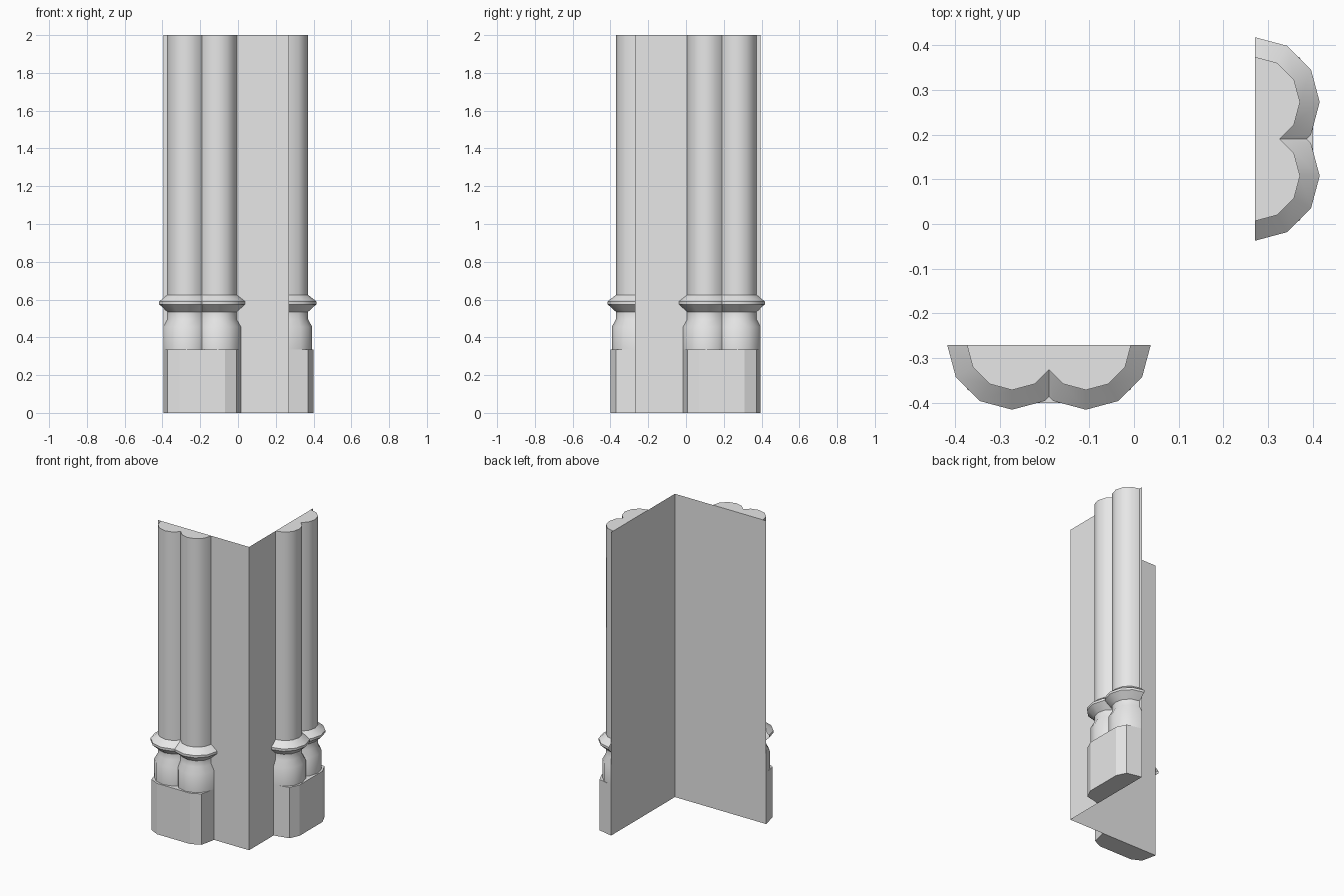
import bpy, bmesh, math

cube = bpy.data.objects.get("Cube")
if cube:
    bpy.data.objects.remove(cube, do_unlink=True)

HEIGHT = 2.0
WALL = 0.27        # distance of both wall faces from the centre
WALL_END = 0.395   # free edge of each wall
SPACING = 0.0825   # half the distance between paired shafts
SIDES = 12         # sides of a full shaft
PLINTH_TOP = 0.335

stone = bpy.data.materials.new("grey_stone")
stone.use_nodes = True
stone.diffuse_color = (0.8, 0.8, 0.8, 1)
stone.node_tree.nodes["Principled BSDF"].inputs["Base Color"].default_value = (0.8, 0.8, 0.8, 1)


def make_object(name, bm, location=(0, 0, 0), turn=0):
    mesh = bpy.data.meshes.new(name)
    bm.to_mesh(mesh)
    bm.free()
    mesh.materials.append(stone)
    obj = bpy.data.objects.new(name, mesh)
    obj.location = location
    obj.rotation_euler.z = turn
    bpy.context.collection.objects.link(obj)
    return obj


def skin(bm, rings):
    """Join successive open rings of vertices with quads."""
    for low, high in zip(rings, rings[1:]):
        for i in range(len(low) - 1):
            bm.faces.new((low[i], low[i + 1], high[i + 1], high[i]))


def ring_at(bm, points, z):
    return [bm.verts.new((x, y, z)) for x, y in points]


# Corner wall: two thin faces meeting at a right angle
def wall():
    bm = bmesh.new()
    path = [(-WALL_END, -WALL), (WALL, -WALL), (WALL, WALL_END)]
    skin(bm, [ring_at(bm, path, z) for z in (0, HEIGHT)])
    make_object("corner_wall", bm)


# Plinth: chamfered block under a pair of shafts
def plinth(name, location, turn):
    bm = bmesh.new()
    half = [(0.205, 0), (0.183, -0.1), (0.12, -0.13)]
    outline = [(-x, y) for x, y in half] + half[::-1]
    rings = [ring_at(bm, outline, z) for z in (0, PLINTH_TOP)]
    skin(bm, rings)
    bm.faces.new(rings[0][::-1])
    bm.faces.new(rings[1])
    make_object(name, bm, location, turn)


# Paired shafts: turned half column with moulded base, mirrored at the seam
def shafts(name, location, turn):
    profile = [(0.123, PLINTH_TOP), (0.123, 0.455), (0.101, 0.495), (0.101, 0.535),
               (0.145, 0.575), (0.145, 0.59), (0.101, 0.625), (0.101, HEIGHT)]
    bm = bmesh.new()
    angles = [math.pi + math.tau * i / SIDES for i in range(SIDES // 2 + 1)]
    rings = [ring_at(bm, [(r * math.cos(a) - SPACING, r * math.sin(a)) for a in angles], z)
             for r, z in profile]
    skin(bm, rings)
    bm.faces.new(rings[-1])
    bmesh.ops.bisect_plane(bm, geom=bm.verts[:] + bm.edges[:] + bm.faces[:],
                           plane_co=(0, 0, 0), plane_no=(1, 0, 0), clear_outer=True)
    obj = make_object(name, bm, location, turn)
    bpy.ops.object.select_all(action='DESELECT')
    obj.select_set(True)
    bpy.context.view_layer.objects.active = obj
    bpy.ops.object.shade_smooth_by_angle(angle=math.radians(36))
    mirror = obj.modifiers.new("paired_shaft", 'MIRROR')
    mirror.use_clip = True
    # keep a crisp crease where the two shafts meet
    mirror.use_mirror_merge = False


wall()
for side, location, turn in (("front", (-0.19, -WALL, 0), 0),
                             ("side", (WALL, 0.19, 0), math.pi / 2)):
    plinth(side + "_plinth", location, turn)
    shafts(side + "_shafts", location, turn)
